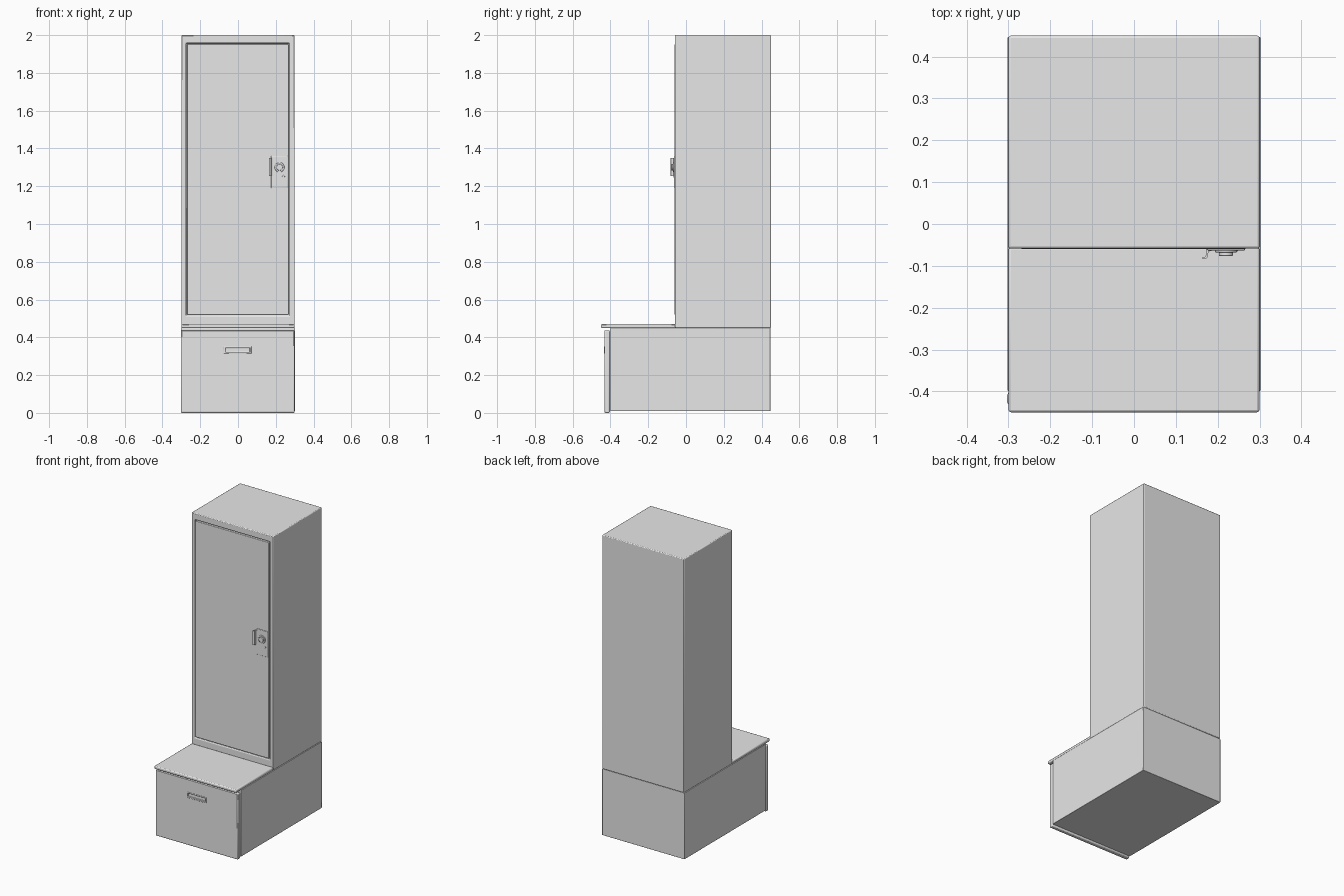
import bpy, bmesh, math
from mathutils import Matrix, Vector

cube = bpy.data.objects.get("Cube")
if cube:
    bpy.data.objects.remove(cube, do_unlink=True)

grey = bpy.data.materials.new("grey_metal")
grey.use_nodes = True
colour = (0.8, 0.8, 0.8, 1)
grey.diffuse_color = colour
grey.node_tree.nodes["Principled BSDF"].inputs["Base Color"].default_value = colour


def finish(name, bm, bevel=0.0, segments=2):
    """Turn a bmesh into a shaded object with optional rounded edges."""
    bmesh.ops.recalc_face_normals(bm, faces=bm.faces)
    mesh = bpy.data.meshes.new(name)
    bm.to_mesh(mesh)
    bm.free()
    obj = bpy.data.objects.new(name, mesh)
    bpy.context.collection.objects.link(obj)
    mesh.materials.append(grey)
    if bevel:
        mod = obj.modifiers.new("rounded_edges", "BEVEL")
        mod.width, mod.segments = bevel, segments
        mod.limit_method = "ANGLE"
    bpy.ops.object.select_all(action="DESELECT")
    obj.select_set(True)
    bpy.context.view_layer.objects.active = obj
    bpy.ops.object.shade_smooth_by_angle(angle=math.radians(35))
    return obj


def box(name, x, y, z, bevel=0.0, pocket=None, depth=0.0):
    """Box from ranges; pocket is an (x, z) rectangle sunk into the front."""
    bm = bmesh.new()
    bmesh.ops.create_cube(bm, size=1)
    for v in bm.verts:
        v.co = Vector([sum(r) / 2 + c * (r[1] - r[0])
                       for c, r in zip(v.co, (x, y, z))])
    if pocket:
        face = min(bm.faces, key=lambda f: f.calc_center_median().y)
        bmesh.ops.inset_individual(bm, faces=[face], thickness=0.005)
        mid = face.calc_center_median()
        for v in face.verts:
            v.co.x = pocket[0][v.co.x > mid.x]
            v.co.z = pocket[1][v.co.z > mid.z]
        sunk = bmesh.ops.extrude_discrete_faces(bm, faces=[face])["faces"][0]
        bmesh.ops.translate(bm, verts=sunk.verts, vec=(0, depth, 0))
    return finish(name, bm, bevel)


def disc(name, x, z, radius, back, front, sides=32, bevel=0.0):
    """Cylinder pointing at the front."""
    bm = bmesh.new()
    turn = (Matrix.Translation((x, (back + front) / 2, z))
            @ Matrix.Rotation(math.pi / 2, 4, "X"))
    bmesh.ops.create_cone(bm, cap_ends=True, segments=sides, radius1=radius,
                          radius2=radius, depth=back - front, matrix=turn)
    return finish(name, bm, bevel)


# Main carcass: lower chest and tall cabinet with a door opening
box("chest_body", (-0.302, 0.302), (-0.4, 0.447), (0.01, 0.45), 0.002)
box("cabinet_body", (-0.3, 0.3), (-0.058, 0.45), (0.45, 2), 0.005,
    ((-0.275, 0.273), (0.515, 1.957)), 0.015)
box("cabinet_door", (-0.27, 0.268), (-0.06, -0.04), (0.52, 1.952), 0.003)

# Bench seat and drawer front with a finger slot
box("bench_top", (-0.3, 0.3), (-0.45, -0.055), (0.449, 0.47), 0.006)
box("drawer_front", (-0.303, 0.3), (-0.432, -0.403), (0, 0.436), 0.006,
    ((-0.07, 0.066), (0.32, 0.346)), 0.02)
box("drawer_pull_frame", (-0.075, 0.071), (-0.434, -0.42), (0.314, 0.352),
    0.002, ((-0.066, 0.062), (0.322, 0.344)), 0.01)

# Lock plate, dial and keyhole
box("lock_plate", (0.175, 0.265), (-0.063, -0.058), (1.19, 1.36), 0.002)
disc("lock_dial", 0.22, 1.3, 0.026, -0.06, -0.068, bevel=0.002)
disc("lock_knob", 0.22, 1.3, 0.017, -0.066, -0.076, bevel=0.002)
disc("key_barrel", 0.241, 1.252, 0.007, -0.06, -0.066, 16, 0.001)

# Bent pull lip along the edge of the lock plate
bm = bmesh.new()
outline = [(0.185, -0.06), (0.185, -0.064), (0.178, -0.066), (0.176, -0.08),
           (0.171, -0.083), (0.163, -0.083), (0.163, -0.08), (0.169, -0.079),
           (0.172, -0.075), (0.172, -0.06)]
face = bm.faces.new([bm.verts.new((x, y, 1.255)) for x, y in outline])
top = bmesh.ops.extrude_face_region(bm, geom=[face])["geom"]
bmesh.ops.translate(bm, vec=(0, 0, 0.095),
                    verts=[g for g in top if isinstance(g, bmesh.types.BMVert)])
finish("door_pull", bm)
